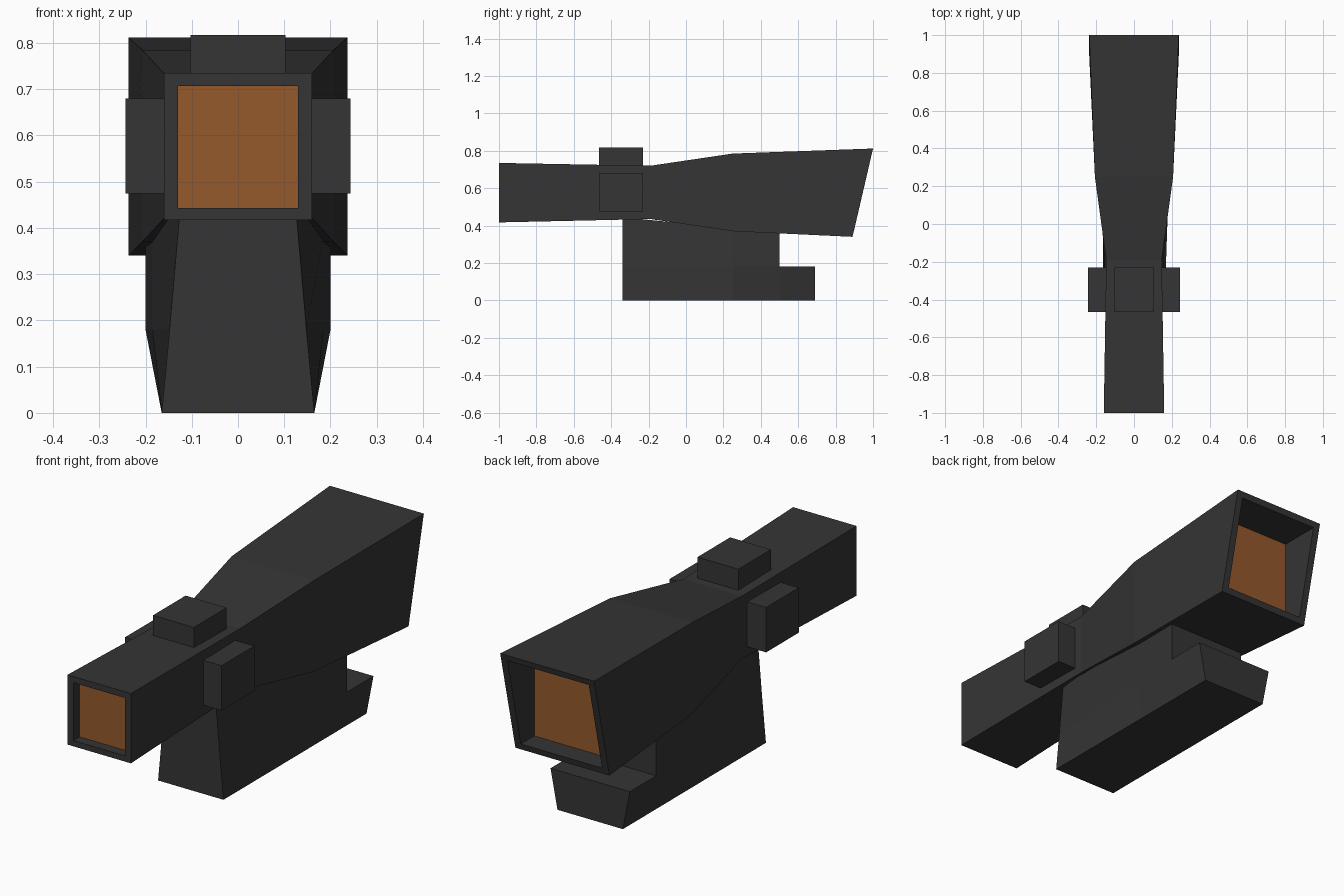
import bpy, bmesh

if "Cube" in bpy.data.objects:
    bpy.data.objects.remove(bpy.data.objects["Cube"])

def material(name, rgb):
    m = bpy.data.materials.new(name)
    m.diffuse_color = (*rgb, 1)
    m.use_nodes = True
    m.node_tree.nodes["Principled BSDF"].inputs["Base Color"].default_value = m.diffuse_color
    return m

DARK = material("dark_casing", (0.035, 0.035, 0.035))
AMBER = material("amber_lens", (0.30, 0.10, 0.025))

def loft(name, rings, mats, cap_mat=0):
    """Skin a list of equal-length vertex rings and cap both ends."""
    bm = bmesh.new()
    loops = [[bm.verts.new(p) for p in ring] for ring in rings]
    n = len(loops[0])
    for a, b in zip(loops, loops[1:]):
        for i in range(n):
            j = (i + 1) % n
            bm.faces.new((a[i], a[j], b[j], b[i]))
    for end in (loops[0], loops[-1]):
        bm.faces.new(end).material_index = cap_mat
    bmesh.ops.recalc_face_normals(bm, faces=bm.faces)
    me = bpy.data.meshes.new(name)
    bm.to_mesh(me)
    bm.free()
    for m in mats:
        me.materials.append(m)
    ob = bpy.data.objects.new(name, me)
    bpy.context.collection.objects.link(ob)
    return ob

def rect(w, z0, z1, y0, y1=None):
    """Rectangular section; y0 at the bottom edge, y1 at the top edge."""
    y1 = y0 if y1 is None else y1
    return [(-w, y0, z0), (w, y0, z0), (w, y1, z1), (-w, y1, z1)]

def box(name, x, y, z):
    ring = lambda yy: [(x[0], yy, z[0]), (x[1], yy, z[0]), (x[1], yy, z[1]), (x[0], yy, z[1])]
    return loft(name, [ring(y[0]), ring(y[1])], [DARK])

# Sight tube: front lens, rims, flared body, slanted rear hood, rear lens
loft("sight_tube", [
    rect(0.13, 0.443, 0.707, -0.955),
    rect(0.13, 0.443, 0.707, -1.0),
    rect(0.16, 0.417, 0.735, -1.0),
    rect(0.147, 0.435, 0.72, -0.19),
    rect(0.207, 0.37, 0.785, 0.25),
    rect(0.237, 0.34, 0.812, 0.89, 1.0),
    rect(0.205, 0.368, 0.784, 0.897, 0.993),
    rect(0.205, 0.368, 0.784, 0.80),
], [DARK, AMBER], cap_mat=1)

# Mount under the tube: narrow at the front, bulging towards the rear
def mount_ring(y, mid, top, z_top):
    half = [(0.165, 0.0), (mid, 0.18), (top, z_top)]
    return [(x, y, z) for x, z in half] + [(-x, y, z) for x, z in reversed(half)]

loft("mount", [
    mount_ring(-0.34, 0.148, 0.125, 0.445),
    mount_ring(0.25, 0.185, 0.185, 0.385),
    mount_ring(0.50, 0.20, 0.20, 0.375),
], [DARK])

# Low shelf behind the mount
def shelf_ring(y):
    return [(-0.165, y, 0), (0.165, y, 0), (0.20, y, 0.18), (-0.20, y, 0.18)]

loft("mount_shelf", [shelf_ring(0.50), shelf_ring(0.69)], [DARK])

# Adjustment blocks on the top and both sides
box("top_knob", (-0.103, 0.103), (-0.465, -0.23), (0.70, 0.817))
for side, s in (("right", 1), ("left", -1)):
    box(side + "_knob", sorted((s * 0.14, s * 0.243)), (-0.465, -0.23), (0.475, 0.68))
